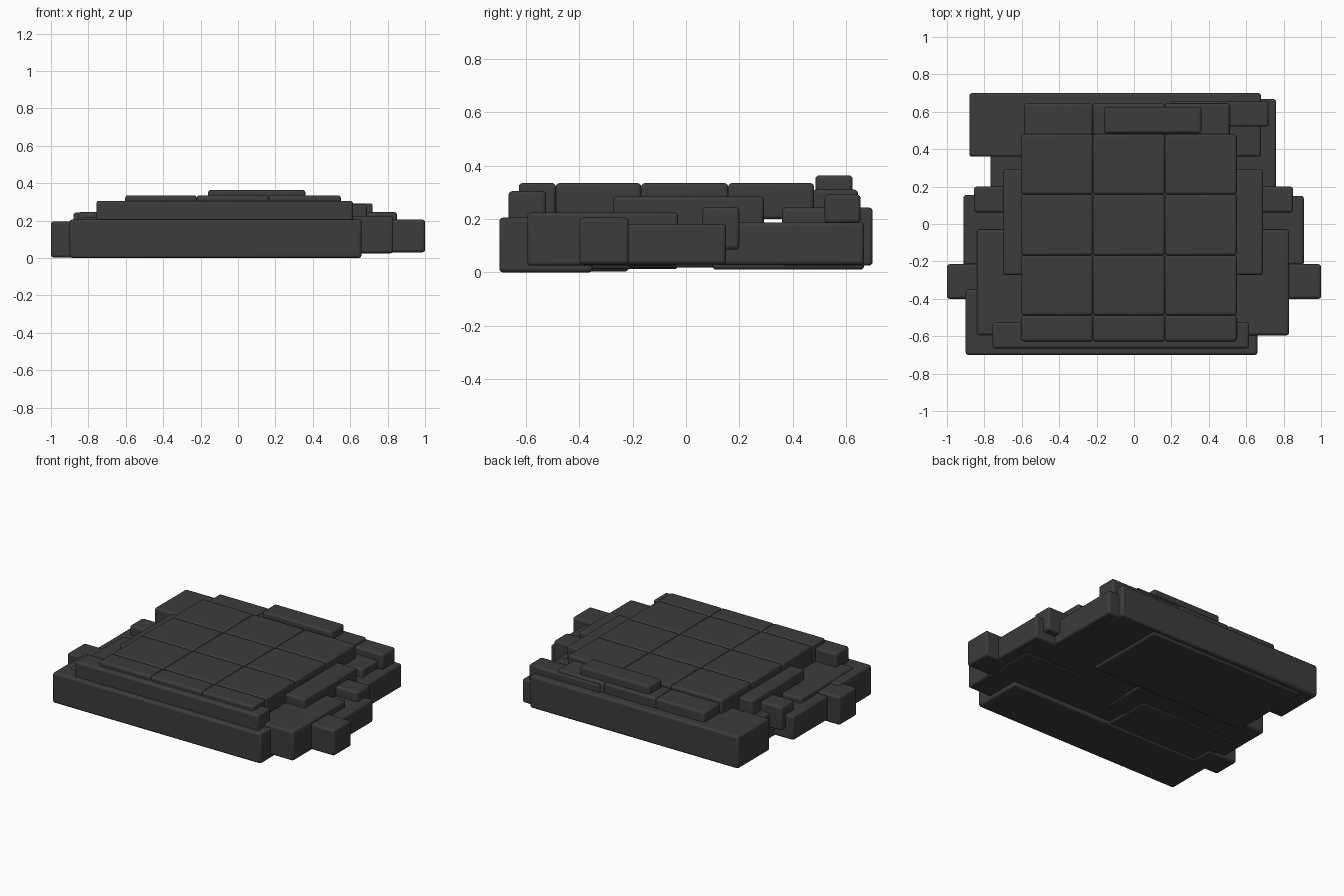
import bpy

mat = bpy.data.materials.new("dark_grey")
mat.diffuse_color = (0.045, 0.045, 0.045, 1)


def block(name, x, y, z, bevel=0.014):
    """Rounded box given by its (min, max) range on each axis."""
    loc = [(a + b) / 2 for a, b in (x, y, z)]
    bpy.ops.mesh.primitive_cube_add(size=1, location=loc)
    o = bpy.context.object
    o.name = name
    o.scale = [b - a for a, b in (x, y, z)]
    bpy.ops.object.transform_apply(location=False, rotation=False, scale=True)
    m = o.modifiers.new("round", 'BEVEL')
    m.width = bevel
    m.segments = 3
    o.data.materials.append(mat)
    bpy.ops.object.shade_smooth_by_angle(angle=0.6)
    return o


# Long slabs along the front and back edges
block("front_slab", (-0.90, 0.66), (-0.70, -0.35), (0.0, 0.205))
block("back_slab", (-0.88, 0.68), (0.36, 0.70), (0.025, 0.243))

# Lower layers, left and right halves sit at slightly different heights
block("front_layer_right", (-0.17, 0.83), (-0.595, -0.03), (0.025, 0.225))
block("front_layer_left", (-0.84, -0.10), (-0.595, -0.03), (0.012, 0.215))
block("middle_layer_right", (0.0, 0.908), (-0.22, 0.15), (0.03, 0.182))
block("middle_layer_left", (-0.912, 0.04), (-0.22, 0.155), (0.018, 0.182))
block("rear_layer_right", (0.0, 0.76), (0.11, 0.668), (0.028, 0.188))
block("rear_layer_left", (-0.768, 0.40), (0.10, 0.668), (0.01, 0.185))

# Side lugs
block("side_lug_right", (0.78, 1.0), (-0.40, -0.215), (0.03, 0.205))
block("side_lug_left", (-1.0, -0.78), (-0.40, -0.215), (0.003, 0.195))
block("small_lug_right", (0.62, 0.85), (0.062, 0.20), (0.085, 0.245))
block("small_lug_left", (-0.855, -0.62), (0.062, 0.20), (0.085, 0.245))

# Upper step pieces
block("upper_layer", (-0.70, 0.69), (-0.273, 0.292), (0.13, 0.285))
block("front_step", (-0.757, 0.615), (-0.665, -0.525), (0.19, 0.305))
block("back_bar", (0.19, 0.72), (0.52, 0.655), (0.185, 0.292))
block("top_bar", (-0.16, 0.36), (0.485, 0.625), (0.295, 0.364))

# Grid of top tiles
cols = [-0.603, -0.22, 0.165, 0.55]
rows = [-0.627, -0.488, -0.168, 0.158, 0.48]
for i in range(3):
    for j in range(4):
        block(f"top_tile_{i}_{j}", (cols[i], cols[i + 1]),
              (rows[j], rows[j + 1]), (0.20, 0.335))

# Slightly lower back row of tiles
back = [-0.587, -0.22, 0.165, 0.512]
for i in range(3):
    block(f"back_tile_{i}", (back[i], back[i + 1]), (0.47, 0.645), (0.20, 0.31))
